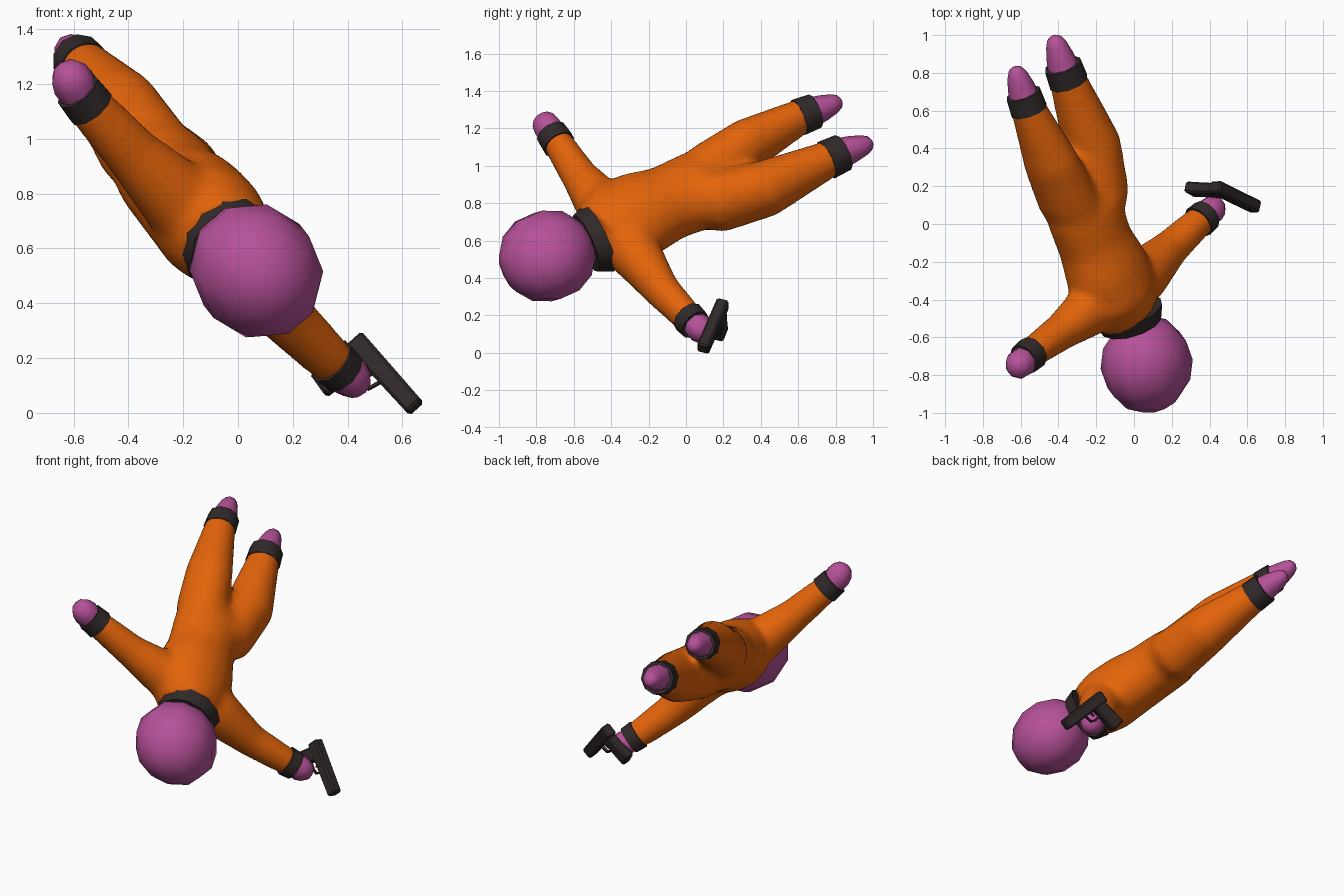
import bpy, bmesh, math
from mathutils import Vector, Matrix

if "Cube" in bpy.data.objects:
    bpy.data.objects.remove(bpy.data.objects["Cube"])

def material(name, rgb):
    m = bpy.data.materials.new(name)
    m.diffuse_color = (*rgb, 1)
    m.use_nodes = True
    m.node_tree.nodes["Principled BSDF"].inputs["Base Color"].default_value = m.diffuse_color
    return m

ORANGE = material("orange suit", (0.78, 0.128, 0.003))
PINK = material("pink skin", (0.47, 0.083, 0.32))
DARK = material("dark trim", (0.03, 0.022, 0.022))
GUNMETAL = material("gunmetal", (0.03, 0.022, 0.022))

# Body frame: the limbs lie spread out in one tilted plane
CHEST = Vector((0.76, 0, 0.65)).normalized()
SPINE = Vector((-0.31, 0.87, 0.39)).normalized()
SIDE = SPINE.cross(CHEST).normalized()

def loft(bm, rings, sides=10):
    """Closed tube through (centre, side radius, chest radius) rings."""
    pts = [Vector(r[0]) for r in rings]
    loops = []
    for i, (c, rs, rn) in enumerate(rings):
        t = (pts[min(i + 1, len(pts) - 1)] - pts[max(i - 1, 0)]).normalized()
        n = (CHEST - t * CHEST.dot(t)).normalized()
        s = t.cross(n)
        loops.append([bm.verts.new(pts[i] + s * rs * math.cos(a) + n * rn * math.sin(a))
                      for a in (math.tau * k / sides for k in range(sides))])
    for A, B in zip(loops, loops[1:]):
        for k in range(sides):
            j = (k + 1) % sides
            bm.faces.new((A[k], A[j], B[j], B[k]))
    bm.faces.new(loops[0][::-1])
    bm.faces.new(loops[-1])

def finish(name, bm, mat, angle=50):
    bmesh.ops.recalc_face_normals(bm, faces=bm.faces[:])
    me = bpy.data.meshes.new(name)
    bm.to_mesh(me)
    bm.free()
    me.materials.append(mat)
    ob = bpy.data.objects.new(name, me)
    bpy.context.collection.objects.link(ob)
    bpy.ops.object.select_all(action='DESELECT')
    ob.select_set(True)
    bpy.context.view_layer.objects.active = ob
    bpy.ops.object.shade_smooth_by_angle(angle=math.radians(angle))
    return ob

def tube(name, rings, mat, sides=10, angle=50):
    bm = bmesh.new()
    loft(bm, rings, sides)
    return finish(name, bm, mat, angle)

# Limbs: sleeve or leg points with side and chest radii, cuff end, tip,
# cuff radius, hand or foot radius, where the cuff starts
limbs = {
    "left_arm": ([((-0.14, -0.38, 0.71), 0.17, 0.17), ((-0.24, -0.46, 0.80), 0.14, 0.14),
                  ((-0.385, -0.57, 0.945), 0.1, 0.105), ((-0.525, -0.67, 1.10), 0.085, 0.09)],
                 (-0.585, -0.72, 1.175), (-0.635, -0.78, 1.27), 0.092, 0.08, 0.2, "hand"),
    "right_arm": ([((-0.05, -0.34, 0.63), 0.17, 0.17), ((0.05, -0.27, 0.53), 0.145, 0.145),
                   ((0.19, -0.13, 0.335), 0.1, 0.105), ((0.33, 0.0, 0.20), 0.085, 0.09)],
                  (0.385, 0.05, 0.15), (0.455, 0.12, 0.09), 0.092, 0.077, 0.2, "hand"),
    "left_leg": ([((-0.285, 0.03, 0.9), 0.155, 0.165), ((-0.355, 0.14, 0.98), 0.155, 0.17),
                  ((-0.44, 0.33, 1.115), 0.137, 0.155), ((-0.555, 0.60, 1.258), 0.098, 0.1)],
                 (-0.587, 0.69, 1.293), (-0.63, 0.83, 1.347), 0.1, 0.083, 0.0, "foot"),
    "right_leg": ([((-0.22, 0.08, 0.835), 0.165, 0.175), ((-0.195, 0.18, 0.81), 0.165, 0.175),
                   ((-0.225, 0.43, 0.88), 0.153, 0.16), ((-0.345, 0.75, 1.03), 0.103, 0.106)],
                  (-0.378, 0.84, 1.072), (-0.425, 0.995, 1.125), 0.107, 0.086, 0.0, "foot"),
}

# Suit: torso and limbs fused into one smooth skin
suit = bmesh.new()
loft(suit, [((-0.035, -0.47, 0.613), 0.188, 0.18), ((-0.095, -0.37, 0.685), 0.25, 0.21),
            ((-0.145, -0.24, 0.745), 0.25, 0.205), ((-0.205, -0.1, 0.8), 0.215, 0.19),
            ((-0.265, 0.07, 0.872), 0.23, 0.185), ((-0.295, 0.18, 0.92), 0.16, 0.14)], 16)
for pts, cuff_end, *_ in limbs.values():
    inside = (Vector(pts[-1][0]).lerp(Vector(cuff_end), 0.7), pts[-1][1] * 0.9, pts[-1][2] * 0.9)
    loft(suit, pts + [inside], 14)
suit_ob = finish("suit", suit, ORANGE, 180)
rm = suit_ob.modifiers.new("fuse", 'REMESH')
rm.mode = 'VOXEL'
rm.voxel_size = 0.02
rm.use_smooth_shade = True
sm = suit_ob.modifiers.new("soften", 'SMOOTH')
sm.factor = 0.5
sm.iterations = 16

# Cuffs, hands and feet
for limb, (pts, cuff_end, tip, cr, hr, start, kind) in limbs.items():
    wrist = Vector(pts[-1][0])
    c, e = Vector(cuff_end), Vector(tip)
    tube(limb + "_cuff", [(wrist.lerp(c, start), cr, cr), (c, cr * 0.95, cr * 0.95)], DARK)
    if kind == "hand":
        prof = [(-0.15, 0.9), (0.3, 1.0), (0.65, 0.88), (0.9, 0.6), (1.0, 0.25)]
    else:
        prof = [(-0.15, 1.0), (0.3, 0.86), (0.7, 0.66), (0.92, 0.46), (1.0, 0.2)]
    tube(limb + "_" + kind, [(c.lerp(e, f), hr * k, hr * k) for f, k in prof], PINK, 8, 70)

# Collar
tube("collar", [((-0.032, -0.467, 0.612), 0.202, 0.182), ((-0.013, -0.535, 0.583), 0.168, 0.16)],
     DARK, 12)

# Head: coarse ball aligned with the spine
bm = bmesh.new()
bmesh.ops.create_uvsphere(bm, u_segments=10, v_segments=7, radius=1)
rot = Matrix((SIDE * 0.263, CHEST * 0.235, SPINE * 0.26)).transposed().to_4x4()
bmesh.ops.transform(bm, matrix=Matrix.Translation((0.067, -0.742, 0.518)) @ rot, verts=bm.verts)
finish("head", bm, PINK, 70)

# Pistol frame: barrel direction, sideways and up
D = Vector((0.634, -0.31, -0.708)).normalized()
W = CHEST.cross(D).normalized()
U = D.cross(W)
GUN = Matrix.Translation((0.425, 0.198, 0.266)) @ Matrix((D, W, U)).transposed().to_4x4()

def block(name, profile, width, bevel=0.006):
    """Side outline (along barrel, up) given a width."""
    bm = bmesh.new()
    f = bm.faces.new([bm.verts.new((x, -width / 2, z)) for x, z in profile])
    r = bmesh.ops.extrude_face_region(bm, geom=[f])
    bmesh.ops.translate(bm, vec=(0, width, 0),
                        verts=[v for v in r["geom"] if isinstance(v, bmesh.types.BMVert)])
    bmesh.ops.transform(bm, matrix=GUN, verts=bm.verts)
    bmesh.ops.recalc_face_normals(bm, faces=bm.faces[:])
    bmesh.ops.bevel(bm, geom=bm.edges[:], offset=bevel, segments=1, affect='EDGES')
    return finish(name, bm, GUNMETAL, 25)

block("pistol_slide", [(0, -0.04), (0.35, -0.034), (0.35, 0.036), (0, 0.04)], 0.066, 0.01)
block("pistol_grip", [(0.02, -0.02), (0.115, -0.02), (0.1, -0.1), (0.088, -0.215),
                      (-0.01, -0.205), (0.012, -0.09)], 0.06, 0.01)
block("trigger", [(0.135, -0.025), (0.148, -0.025), (0.142, -0.065), (0.134, -0.065)], 0.012, 0.001)

# Trigger guard: thin strap under the slide
path = [(0.09, -0.095), (0.145, -0.098), (0.18, -0.085), (0.193, -0.028)]
inner = [(0.181, -0.028), (0.171, -0.077), (0.142, -0.087), (0.09, -0.084)]
block("trigger_guard", path + inner, 0.018, 0.001)
